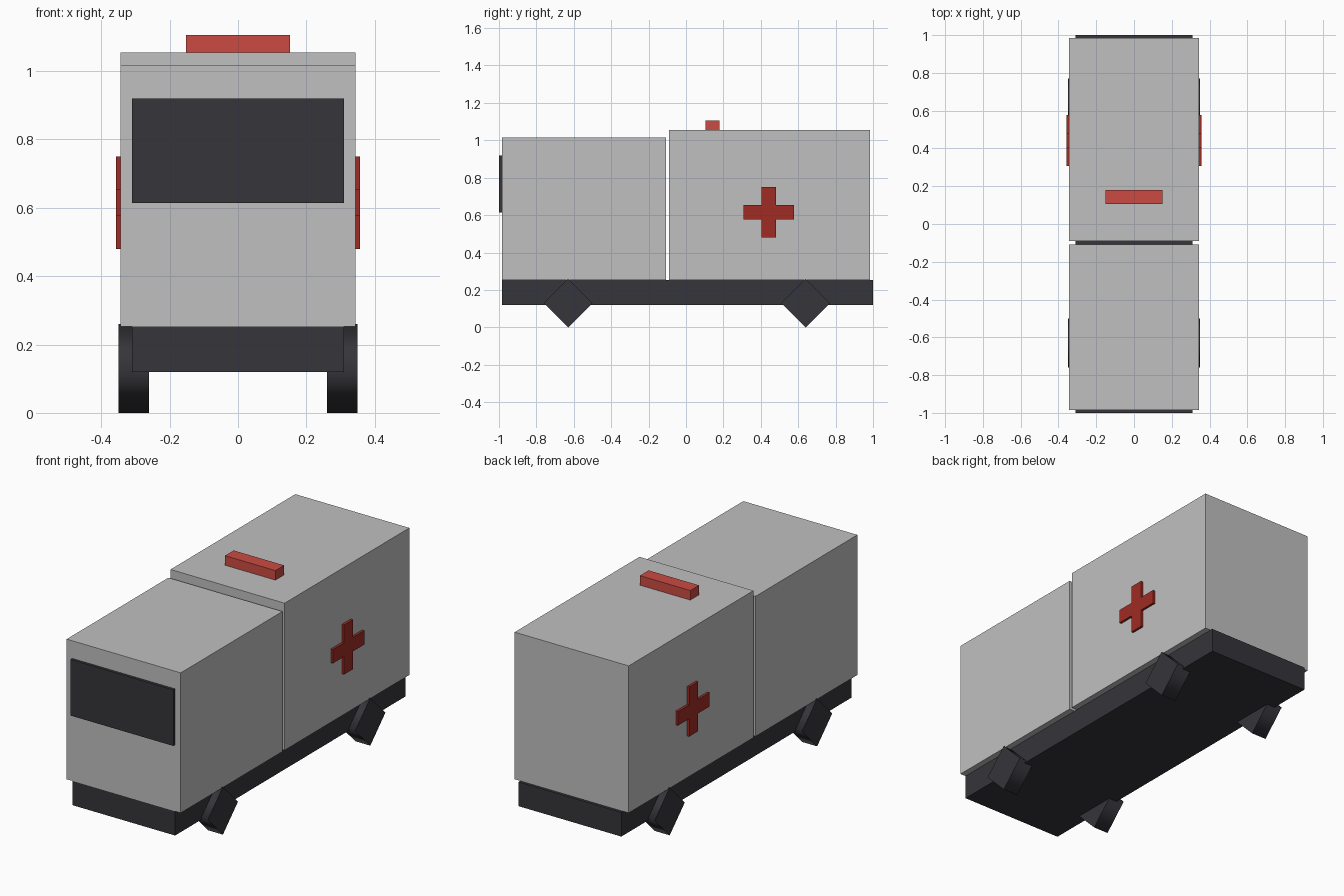
import bpy
import bmesh
import math
from mathutils import Matrix

default = bpy.data.objects.get("Cube")
if default:
    bpy.data.objects.remove(default, do_unlink=True)


def material(name, rgb):
    mat = bpy.data.materials.new(name)
    mat.use_nodes = True
    color = (*rgb, 1.0)
    mat.diffuse_color = color
    mat.node_tree.nodes["Principled BSDF"].inputs["Base Color"].default_value = color
    return mat


body_grey = material("body grey", (0.52, 0.53, 0.52))
dark = material("dark rubber and glass", (0.036, 0.036, 0.043))
cross_red = material("cross red", (0.35, 0.025, 0.018))
light_red = material("light red", (0.60, 0.07, 0.055))


def finish(name, bm, mat):
    bmesh.ops.recalc_face_normals(bm, faces=bm.faces)
    mesh = bpy.data.meshes.new(name)
    bm.to_mesh(mesh)
    bm.free()
    mesh.materials.append(mat)
    obj = bpy.data.objects.new(name, mesh)
    bpy.context.collection.objects.link(obj)
    return obj


def box(name, half_width, y, z, mat):
    """Box centred on x, spanning the y and z ranges."""
    bm = bmesh.new()
    bmesh.ops.create_cube(bm, size=1)
    bmesh.ops.scale(bm, vec=(2 * half_width, y[1] - y[0], z[1] - z[0]), verts=bm.verts)
    bmesh.ops.translate(bm, vec=(0, sum(y) / 2, sum(z) / 2), verts=bm.verts)
    return finish(name, bm, mat)


def wheel(name, x, y):
    """Four-sided wheel standing on one corner, smooth tread and flat sides."""
    bm = bmesh.new()
    bmesh.ops.create_cone(bm, cap_ends=True, segments=4, radius1=0.13, radius2=0.13, depth=0.09)
    bmesh.ops.rotate(bm, matrix=Matrix.Rotation(math.pi / 2, 3, "Y"), verts=bm.verts)
    for face in bm.faces:
        cap = abs(face.normal.x) > 0.9
        face.smooth = not cap
        if cap:
            for edge in face.edges:
                edge.smooth = False
    bmesh.ops.translate(bm, vec=(x, y, 0.13), verts=bm.verts)
    return finish(name, bm, dark)


def cross(name, side):
    """Plus-shaped badge standing proud of the side wall."""
    arm, half = 0.135, 0.038
    quarter = [(arm, -half), (arm, half), (half, half)]
    outline = []
    for _ in range(4):
        outline += quarter
        quarter = [(-v, u) for u, v in quarter]
    bm = bmesh.new()
    face = bm.faces.new([bm.verts.new((side * 0.335, 0.443 + u, 0.615 + v)) for u, v in outline])
    extruded = bmesh.ops.extrude_face_region(bm, geom=[face], use_keep_orig=True)["geom"]
    moved = [g for g in extruded if isinstance(g, bmesh.types.BMVert)]
    bmesh.ops.translate(bm, vec=(side * 0.022, 0, 0), verts=moved)
    return finish(name, bm, cross_red)


# Chassis and the two body sections
box("chassis", 0.31, (-0.985, 1.0), (0.12, 0.252), dark)
box("cab", 0.344, (-0.985, -0.108), (0.252, 1.016), body_grey)
box("rear_compartment", 0.344, (-0.09, 0.985), (0.252, 1.054), body_grey)

# Windscreen and roof light
box("windscreen", 0.31, (-1.0, -0.98), (0.614, 0.92), dark)
box("roof_light", 0.152, (0.105, 0.18), (1.05, 1.106), light_red)

# Wheels and side crosses
for side, label in ((1, "left"), (-1, "right")):
    for y, end in ((-0.63, "front"), (0.64, "rear")):
        wheel(f"{end}_{label}_wheel", side * 0.305, y)
    cross(f"{label}_cross", side)
